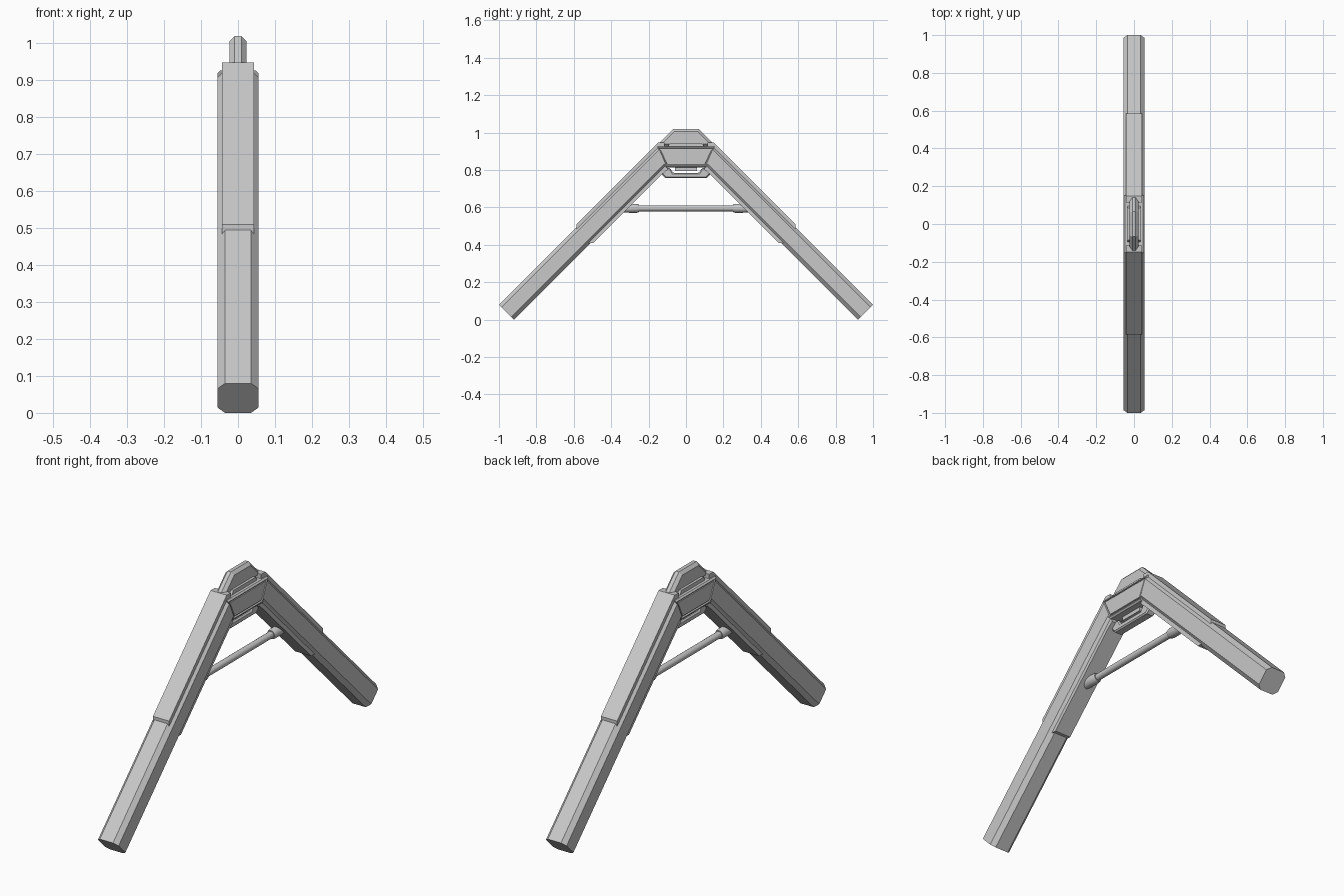
import bpy, bmesh, math
from mathutils import Matrix

cube = bpy.data.objects.get("Cube")
if cube:
    bpy.data.objects.remove(cube, do_unlink=True)

grey = bpy.data.materials.new("light grey")
grey.use_nodes = True
colour = (0.58, 0.58, 0.58, 1)
grey.diffuse_color = colour
grey.node_tree.nodes["Principled BSDF"].inputs["Base Color"].default_value = colour

R2 = math.sqrt(2)
BEND_Z = 0.87          # height of the arm centre line at the bend
HALF = 0.0566          # half depth of the arm


def finish(bm, name):
    bmesh.ops.recalc_face_normals(bm, faces=bm.faces)
    mesh = bpy.data.meshes.new(name)
    bm.to_mesh(mesh)
    bm.free()
    mesh.materials.append(grey)
    obj = bpy.data.objects.new(name, mesh)
    bpy.context.collection.objects.link(obj)
    return obj


def loft(bm, rings):
    """Skin closed rings of points and cap both ends."""
    loops = [[bm.verts.new(p) for p in ring] for ring in rings]
    n = len(loops[0])
    for a, b in zip(loops, loops[1:]):
        for i in range(n):
            j = (i + 1) % n
            bm.faces.new((a[i], a[j], b[j], b[i]))
    bm.faces.new(loops[0])
    bm.faces.new(loops[-1])


def prism(name, profile, half_width, bevel=0):
    """Extrude a side profile of (y, z) points across x."""
    bm = bmesh.new()
    loft(bm, [[(x, y, z) for y, z in profile] for x in (-half_width, half_width)])
    obj = finish(bm, name)
    if bevel:
        mod = obj.modifiers.new("chamfer", "BEVEL")
        mod.width = bevel
        mod.segments = 1
        mod.limit_method = "ANGLE"
        mod.angle_limit = math.radians(50)
    return obj


def both_ways(profile):
    """Close a half profile by mirroring it front to back."""
    return profile + [(-y, z) for y, z in reversed(profile)]


def mitre(d):
    z = BEND_Z + d
    return z - 1.0 - d * R2, z


# Octagonal section of the arms: (x, depth from centre line)
W, C = 0.055, 0.02
section = [(W - C, HALF), (W, HALF - C), (W, C - HALF), (W - C, -HALF),
           (C - W, -HALF), (-W, C - HALF), (-W, HALF - C), (C - W, HALF)]

for side, s in (("front", 1), ("back", -1)):
    # Sloping arm, cut square at the tip and mitred at the middle
    tip = [(x, s * (-0.96 - d / R2), 0.04 + d / R2) for x, d in section]
    top = [(x, s * mitre(d)[0], mitre(d)[1]) for x, d in section]
    bm = bmesh.new()
    loft(bm, [tip, top])
    finish(bm, side + "_arm")

    # Raised plates along the outer and inner faces of the upper arm
    outer = [(-.585, .51), (-.147, .948), (-.115, .948),
             (-.115, .925), (-.135, .925), (-.585, .475)]
    inner = [(-.495, .41), (-.13, .775), (-.10, .80),
             (-.10, .82), (-.12, .82), (-.53, .41)]
    prism(side + "_outer_plate", [(s * y, z) for y, z in outer], 0.043)
    prism(side + "_inner_plate", [(s * y, z) for y, z in inner], 0.043)

# Middle block with a grooved panel on each side
block = both_ways([mitre(-HALF), mitre(HALF)])
bm = bmesh.new()
loft(bm, [[(x, y, z) for y, z in block] for x in (-W, W)])
bmesh.ops.recalc_face_normals(bm, faces=bm.faces)
edges = [e for e in bm.edges
         if abs(e.verts[0].co.x - e.verts[1].co.x) < 1e-5
         and abs(e.verts[0].co.z - e.verts[1].co.z) < 1e-5]
bmesh.ops.bevel(bm, geom=edges, offset=0.007, segments=1, affect="EDGES")
bm.normal_update()
panels = [f for f in bm.faces if abs(f.normal.x) > 0.99]
for thickness, depth in ((0.006, 0), (0.003, -0.006), (0.004, 0), (0.002, 0.005)):
    bmesh.ops.inset_individual(bm, faces=panels, thickness=thickness, depth=depth)
finish(bm, "middle_block")

# Top ridge and the low rail beneath it
prism("top_rail", both_ways([(-.10, .92), (-.085, .945)]), 0.035)
prism("top_ridge", both_ways([(-.14, .925), (-.14, .948), (-.067, 1.02)]), 0.023, 0.014)

# Lower guard with a slot above it, and the small block in the slot
prism("lower_guard", both_ways([(-.085, .81), (-.15, .81), (-.13, .777),
                                (-.11, .757)])[1:-1]
      + [(.085, .81), (.07, .785), (-.07, .785), (-.085, .81)], 0.023, 0.006)
prism("slot_block", both_ways([(-.06, .795), (-.06, .82)]), 0.018)

# Round cross brace with a collar at each arm
brace = [(-.37, .022), (-.30, .024), (-.262, .024), (-.25, .020), (-.25, .016)]
radii = brace + [(-y, r) for y, r in reversed(brace)]
bm = bmesh.new()
N = 16
rings = []
for y, r in radii:
    angles = [math.tau * i / N for i in range(N)]
    rings.append([(r * math.cos(a), y, 0.595 + r * math.sin(a)) for a in angles])
loft(bm, rings)
rod = finish(bm, "cross_brace")
bpy.ops.object.select_all(action="DESELECT")
rod.select_set(True)
bpy.context.view_layer.objects.active = rod
bpy.ops.object.shade_smooth_by_angle(angle=math.radians(30))
